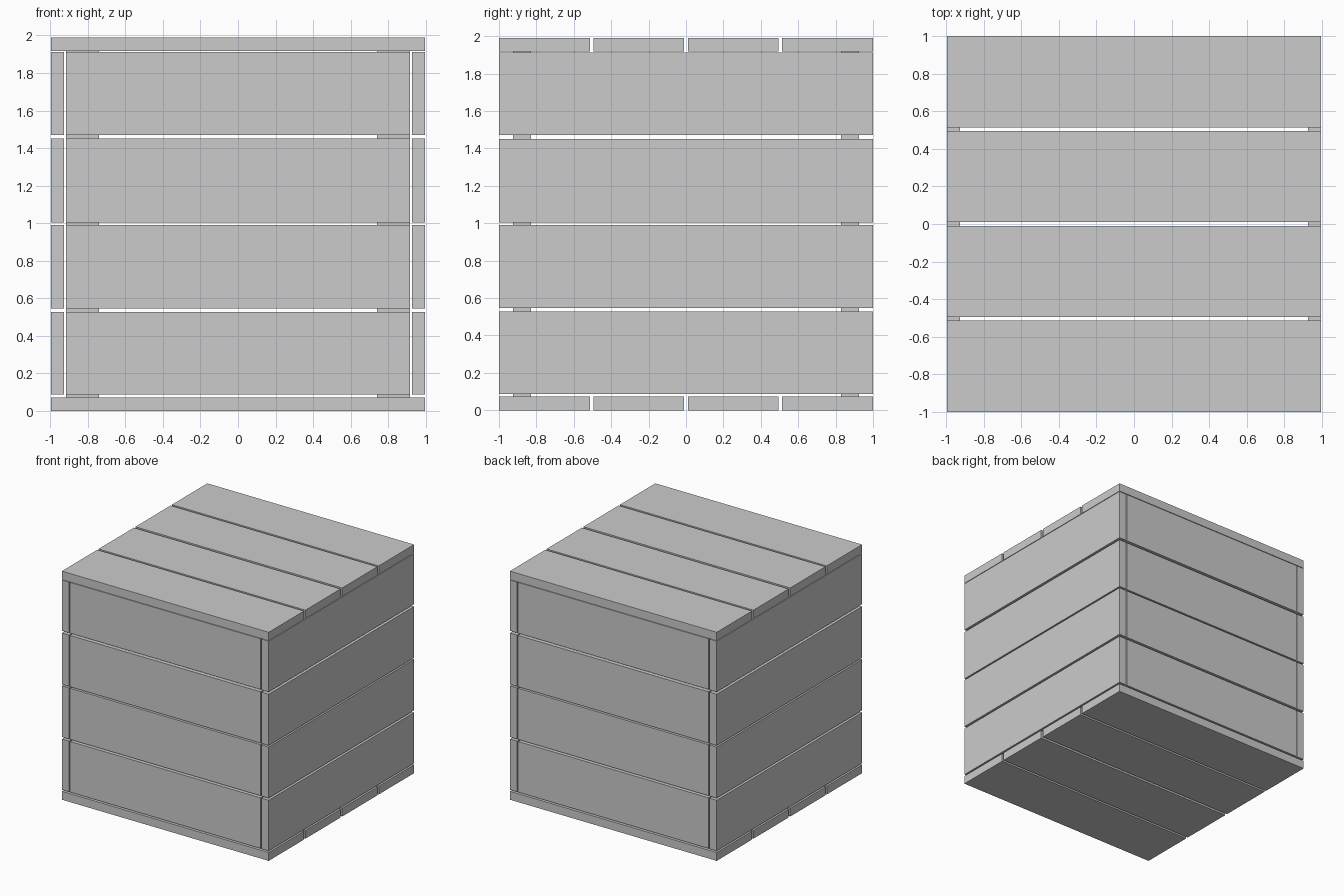
import bpy

if "Cube" in bpy.data.objects:
    bpy.data.objects.remove(bpy.data.objects["Cube"])


def box(name, x, y, z):
    """Box from (min, max) ranges on each axis."""
    bpy.ops.mesh.primitive_cube_add(
        size=1, location=[(a + b) / 2 for a, b in (x, y, z)])
    o = bpy.context.object
    o.name = name
    o.scale = [b - a for a, b in (x, y, z)]
    bpy.ops.object.transform_apply(location=False, rotation=False, scale=True)
    return o


def mirrored(r, s):
    return (r[0], r[1]) if s > 0 else (-r[1], -r[0])


HX, HEIGHT, T = 0.996, 1.99, 0.073
ROWS = [(0.087, 0.528), (0.546, 0.991), (1.004, 1.451), (1.471, 1.912)]
LANES = [(-1.0, -0.514), (-0.495, -0.011), (0.011, 0.495), (0.514, 1.0)]

# Lid and floor planks
for i, lane in enumerate(LANES, 1):
    box(f"floor_plank_{i}", (-HX, HX), lane, (0, T))
    box(f"lid_plank_{i}", (-HX, HX), lane, (HEIGHT - T, HEIGHT))

for i, row in enumerate(ROWS, 1):
    # Side planks run the full depth
    for side, s in (("right", 1), ("left", -1)):
        box(f"{side}_plank_{i}", mirrored((0.926, HX), s), (-1, 1), row)
    # Front and back planks fit between the side planks
    for side, s in (("back", 1), ("front", -1)):
        box(f"{side}_plank_{i}", (-0.917, 0.917), mirrored((0.926, 1), s), row)

# Inner corner posts, seen through the gaps
for side, sx in (("right", 1), ("left", -1)):
    for end, sy in (("back", 1), ("front", -1)):
        box(f"{end}_{side}_post", mirrored((0.74, 0.917), sx),
            mirrored((0.83, 0.924), sy), (T, HEIGHT - T))
